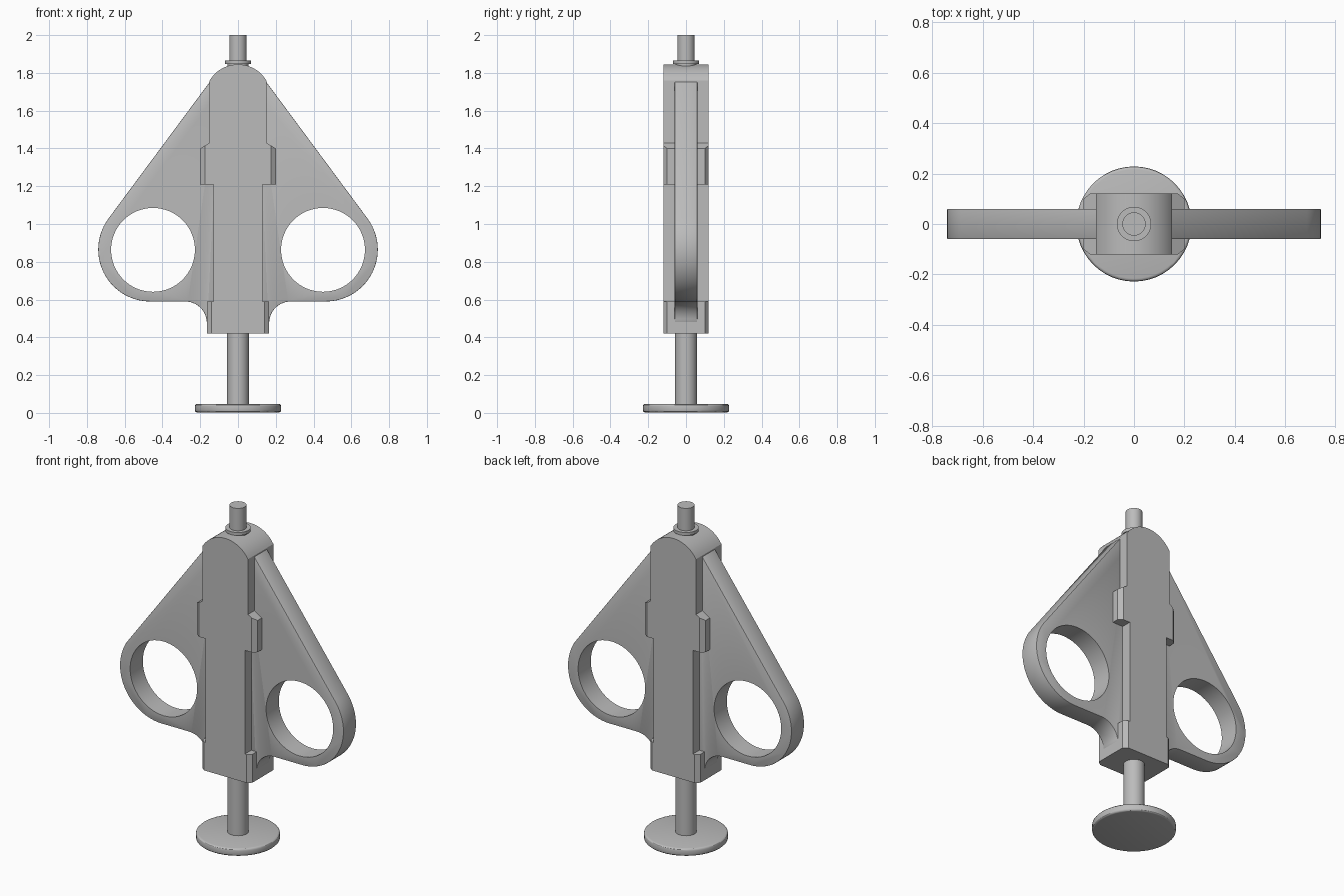
import bpy, bmesh
from math import sin, cos, radians
from mathutils import Vector

cube = bpy.data.objects.get("Cube")
if cube:
    bpy.data.objects.remove(cube)

GREY = (0.5, 0.5, 0.5, 1)
mat = bpy.data.materials.new("plain grey")
mat.use_nodes = True
mat.diffuse_color = GREY
mat.node_tree.nodes["Principled BSDF"].inputs["Base Color"].default_value = GREY


def arc(cx, cz, r, a0, a1, n):
    """Points on an arc, angles in degrees."""
    angles = [radians(a0 + (a1 - a0) * i / n) for i in range(n + 1)]
    return [(cx + r * cos(a), cz + r * sin(a)) for a in angles]


def activate(ob):
    bpy.ops.object.select_all(action='DESELECT')
    ob.select_set(True)
    bpy.context.view_layer.objects.active = ob


def apply_mod(ob, kind, **settings):
    mod = ob.modifiers.new(kind.lower(), kind)
    for key, value in settings.items():
        setattr(mod, key, value)
    activate(ob)
    bpy.ops.object.modifier_apply(modifier=mod.name)


def smooth(ob):
    activate(ob)
    bpy.ops.object.shade_smooth_by_angle(angle=radians(30))


def prism(name, points, start, sweep):
    """Extrude a flat outline; start turns an outline point into a 3D point."""
    bm = bmesh.new()
    face = bm.faces.new([bm.verts.new(start(*p)) for p in points])
    out = bmesh.ops.extrude_face_region(bm, geom=[face])["geom"]
    bmesh.ops.translate(bm, vec=Vector(sweep),
                        verts=[v for v in out if isinstance(v, bmesh.types.BMVert)])
    bmesh.ops.recalc_face_normals(bm, faces=bm.faces)
    mesh = bpy.data.meshes.new(name)
    bm.to_mesh(mesh)
    bm.free()
    mesh.materials.append(mat)
    ob = bpy.data.objects.new(name, mesh)
    bpy.context.collection.objects.link(ob)
    return ob


def plate(name, outline, half):
    return prism(name, outline, lambda x, z: (x, -half, z), (0, 2 * half, 0))


def cylinder(name, r, z0, z1, bevel=0):
    bpy.ops.mesh.primitive_cylinder_add(vertices=48, radius=r, depth=z1 - z0,
                                        location=(0, 0, (z0 + z1) / 2))
    ob = bpy.context.object
    ob.name = name
    ob.data.materials.append(mat)
    if bevel:
        apply_mod(ob, 'BEVEL', width=bevel, segments=3, limit_method='ANGLE')
    smooth(ob)
    return ob


# Central body with domed top and a step in width
dome = arc(0, 1.67, 0.175, 31, 149, 24)
body = plate("body", [(-0.13, 0.42), (0.13, 0.42), (0.13, 1.21), (0.15, 1.21)]
             + dome + [(-0.15, 1.21), (-0.13, 1.21)], 0.12)
smooth(body)


# Side blocks with chamfered outer corners, mirrored to both sides
def side_block(name, width, z0, z1):
    plan = [(0.12, -0.12), (width - 0.025, -0.12), (width, -0.1),
            (width, 0.1), (width - 0.025, 0.12), (0.12, 0.12)]
    return prism(name, plan, lambda x, y: (x, y, z0), (0, 0, z1 - z0))


catch = side_block("side_catches", 0.2, 1.21, 1.43)
for v in catch.data.vertices:  # sloping upper face
    if v.co.z > 1.3:
        v.co.z -= (v.co.x - 0.15) * 0.6
apply_mod(catch, 'MIRROR')
foot = side_block("foot_blocks", 0.165, 0.42, 0.59)
apply_mod(foot, 'MIRROR')

# Finger wing: sloping edge, rounded end, flat bottom and concave fillet
outline = ([(0.1, 0.48), (0.165, 0.48)] + arc(0.28, 0.475, 0.115, 176, 90, 12)
           + arc(0.465, 0.865, 0.275, -90, 36.9, 36)
           + [(0.14, 1.765), (0.1, 1.7)])
wing = plate("finger_wings", outline, 0.06)
apply_mod(wing, 'BEVEL', width=0.005, segments=2, limit_method='ANGLE',
          angle_limit=radians(60))
bpy.ops.mesh.primitive_cylinder_add(vertices=64, radius=0.222, depth=0.5,
                                    location=(0.45, 0, 0.863),
                                    rotation=(radians(90), 0, 0))
cutter = bpy.context.object
cutter.hide_render = True
cutter.data.materials.append(mat)
apply_mod(wing, 'BOOLEAN', object=cutter, operation='DIFFERENCE', solver='EXACT')
bpy.data.objects.remove(cutter)
apply_mod(wing, 'MIRROR')
smooth(wing)

# Plunger, thumb disc and top spout
cylinder("plunger_rod", 0.058, 0.03, 0.45)
cylinder("thumb_disc", 0.228, 0.005, 0.05, 0.012).location.z -= 0.0025
cylinder("spout_collar", 0.068, 1.848, 1.866)
cylinder("spout_neck", 0.055, 1.8, 1.85)
cylinder("spout", 0.046, 1.8, 2.0)
